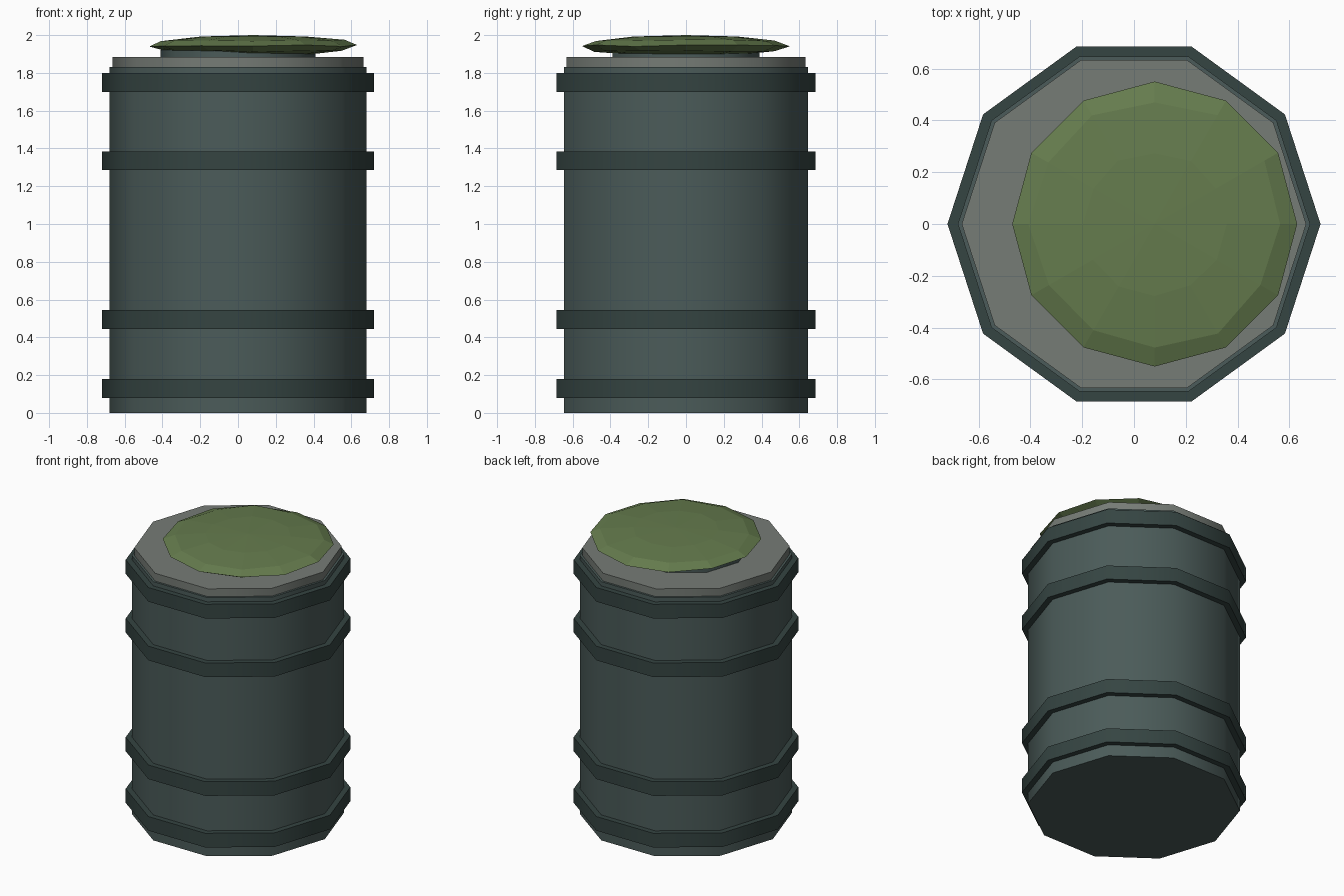
import bpy, math, random

if "Cube" in bpy.data.objects:
    bpy.data.objects.remove(bpy.data.objects["Cube"])

random.seed(4)
SIDES = 10


def material(name, rgb):
    m = bpy.data.materials.new(name)
    m.diffuse_color = (*rgb, 1)
    m.use_nodes = True
    m.node_tree.nodes["Principled BSDF"].inputs["Base Color"].default_value = m.diffuse_color
    return m


dark = material("dark_teal", (0.035, 0.058, 0.054))
teal = material("teal", (0.07, 0.105, 0.10))
grey = material("lid_grey", (0.18, 0.20, 0.18))
green = material("moss_green", (0.13, 0.20, 0.075))


def drum(name, radius, z0, z1, mat, sides=SIDES):
    bpy.ops.mesh.primitive_cylinder_add(
        vertices=sides, radius=radius, depth=z1 - z0,
        location=(0, 0, (z0 + z1) / 2), rotation=(0, 0, math.pi / 2))
    ob = bpy.context.object
    ob.name = name
    ob.data.materials.append(mat)
    bpy.ops.object.shade_smooth_by_angle(angle=math.radians(40))
    return ob


# Body and lid
drum("barrel_body", 0.68, 0, 1.83, teal)
drum("lid", 0.665, 1.83, 1.885, grey)

# Raised hoops
for i, z in enumerate((0.08, 0.445, 1.285, 1.70)):
    drum(f"hoop_{i + 1}", 0.72, z, z + 0.1, dark)

# Low plug under the moss
drum("lid_plug", 0.41, 1.88, 1.92, teal)

# Flattened, slightly uneven moss cap, off centre on the lid
bpy.ops.mesh.primitive_uv_sphere_add(segments=12, ring_count=6, radius=1)
cap = bpy.context.object
cap.name = "moss_cap"
for v in cap.data.vertices:
    r = math.hypot(v.co.x, v.co.y)
    k = 1 + (random.uniform(-0.02, 0.03) if 0.1 < r < 0.99 else 0)
    dz = random.uniform(-0.005, 0.005) if r > 0.6 else 0
    v.co = (0.08 + v.co.x * 0.55 * k, v.co.y * 0.55 * k,
            1.944 + v.co.z * 0.056 + dz)
cap.data.materials.append(green)
